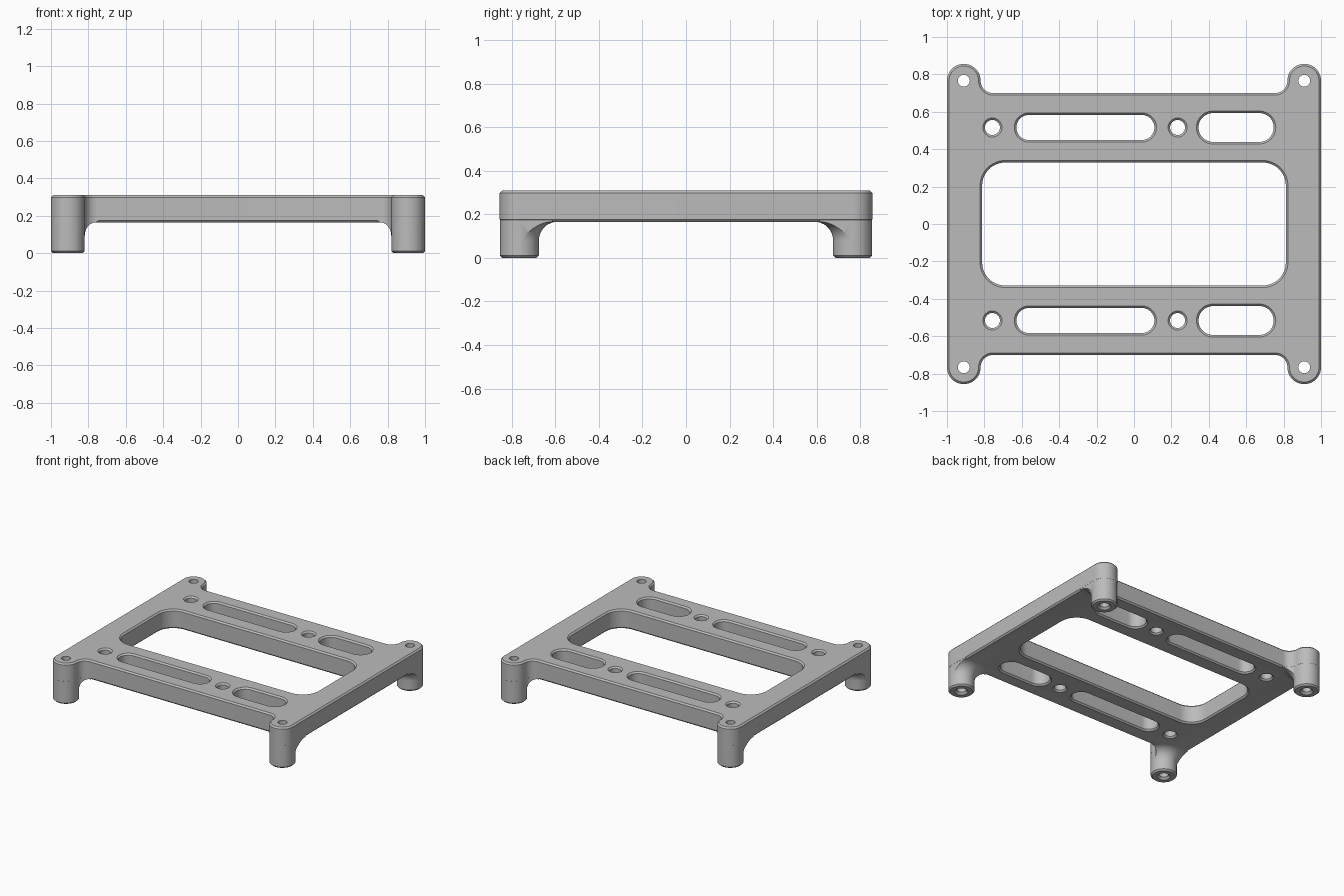
import bpy, bmesh
from math import sin, cos, pi, radians

cube = bpy.data.objects.get("Cube")
if cube:
    bpy.data.objects.remove(cube, do_unlink=True)

TOP, UNDER = 0.31, 0.165      # plate top and underside
C = 0.011                     # chamfer size
LEG_X, LEG_Y, LEG_R = 0.91, 0.766, 0.09
EDGE_Y = 0.70                 # straight front and back edges


def arc(cx, cy, r, a0, a1, n):
    angles = [radians(a0 + (a1 - a0) * i / n) for i in range(n + 1)]
    return [(cx + r * cos(a), cy + r * sin(a)) for a in angles]


def outline(d):
    """Plate outline with four rounded ears, inset by d."""
    f = LEG_Y - EDGE_Y
    q = arc(LEG_X, LEG_Y, LEG_R - d, 0, 180, 24)
    q += arc(LEG_X - LEG_R - f, LEG_Y, f + d, 0, -90, 12)[1:]
    half = q + [(-x, y) for x, y in reversed(q)]
    return half + [(-x, -y) for x, y in half]


def rounded(cx, cy, hw, hh, r, d):
    """Rounded rectangle grown by d."""
    pts = []
    for k, (sx, sy) in enumerate([(1, 1), (-1, 1), (-1, -1), (1, -1)]):
        pts += arc(cx + sx * (hw - r), cy + sy * (hh - r), r + d, 90 * k, 90 * k + 90, 12)
    return pts


def loft(bm, sections):
    """Join stacked loops, given as (points, z), into a closed solid."""
    loops = [[bm.verts.new((x, y, z)) for x, y in pts] for pts, z in sections]
    n = len(loops[0])
    for a, b in zip(loops, loops[1:]):
        for i in range(n):
            j = (i + 1) % n
            bm.faces.new((a[i], a[j], b[j], b[i]))
    bm.faces.new(loops[0][::-1])
    bm.faces.new(loops[-1])


def finish(bm, name, helper=True):
    bmesh.ops.remove_doubles(bm, verts=bm.verts, dist=0.00001)
    bmesh.ops.recalc_face_normals(bm, faces=bm.faces)
    mesh = bpy.data.meshes.new(name)
    bm.to_mesh(mesh)
    bm.free()
    ob = bpy.data.objects.new(name, mesh)
    ob.hide_render = helper
    bpy.context.collection.objects.link(ob)
    return ob


def boolean(ob, other, operation):
    mod = ob.modifiers.new("cut", 'BOOLEAN')
    mod.operation, mod.object, mod.solver = operation, other, 'EXACT'
    bpy.ops.object.select_all(action='DESELECT')
    bpy.context.view_layer.objects.active = ob
    ob.select_set(True)
    bpy.ops.object.modifier_apply(modifier=mod.name)
    bpy.data.objects.remove(other, do_unlink=True)


# Chamfered plate
bm = bmesh.new()
loft(bm, [(outline(C), UNDER), (outline(0), UNDER + C),
          (outline(0), TOP - C), (outline(C), TOP)])
frame = finish(bm, "mounting_frame", helper=False)

# Legs flaring into the underside, trimmed to the plate outline
F = 0.085
profile = [(LEG_R - C, 0), (LEG_R, C)]
profile += arc(LEG_R + F, UNDER + 0.001 - F, F, 180, 90, 12)
profile += [(LEG_R + F, TOP - 0.03)]
CORNERS = [(sx * LEG_X, sy * LEG_Y) for sx in (-1, 1) for sy in (-1, 1)]
bm = bmesh.new()
for cx, cy in CORNERS:
    loft(bm, [(arc(cx, cy, r, 0, 360, 48)[:-1], z) for r, z in profile])
legs = finish(bm, "legs")
bm = bmesh.new()
loft(bm, [(outline(0.0005), -0.05), (outline(0.0005), TOP - 0.015)])
boolean(legs, finish(bm, "leg_trim"), 'INTERSECT')
boolean(frame, legs, 'UNION')

# Openings: central window, slots and round holes, chamfered on both sides
openings = [(0, 0, 0.823, 0.34, 0.135)]
for y in (-0.516, 0.516):
    openings += [(-0.757, y, 0.051, 0.051, 0.051),
                 (0.233, y, 0.051, 0.051, 0.051),
                 (-0.26, y, 0.38, 0.078, 0.078),
                 (0.546, y, 0.212, 0.088, 0.088)]
E = 0.015
bm = bmesh.new()
for shape in openings:
    loft(bm, [(rounded(*shape, d), z) for d, z in
              [(E, UNDER - E), (-C, UNDER + C), (-C, TOP - C), (E, TOP + E)]])
# Screw holes through the legs, countersunk at the foot
for cx, cy in CORNERS:
    loft(bm, [(arc(cx, cy, r, 0, 360, 32)[:-1], z) for r, z in
              [(0.067, -0.02), (0.032, 0.015), (0.032, TOP + 0.05)]])
boolean(frame, finish(bm, "opening_cutters"), 'DIFFERENCE')

# Single grey material
grey = bpy.data.materials.new("plain grey")
grey.use_nodes = True
colour = (0.5, 0.5, 0.5, 1)
grey.diffuse_color = colour
grey.node_tree.nodes["Principled BSDF"].inputs["Base Color"].default_value = colour
frame.data.materials.clear()
frame.data.materials.append(grey)
for p in frame.data.polygons:
    p.material_index = 0

bpy.ops.object.select_all(action='DESELECT')
bpy.context.view_layer.objects.active = frame
frame.select_set(True)
bpy.ops.object.shade_smooth_by_angle(angle=radians(30))
